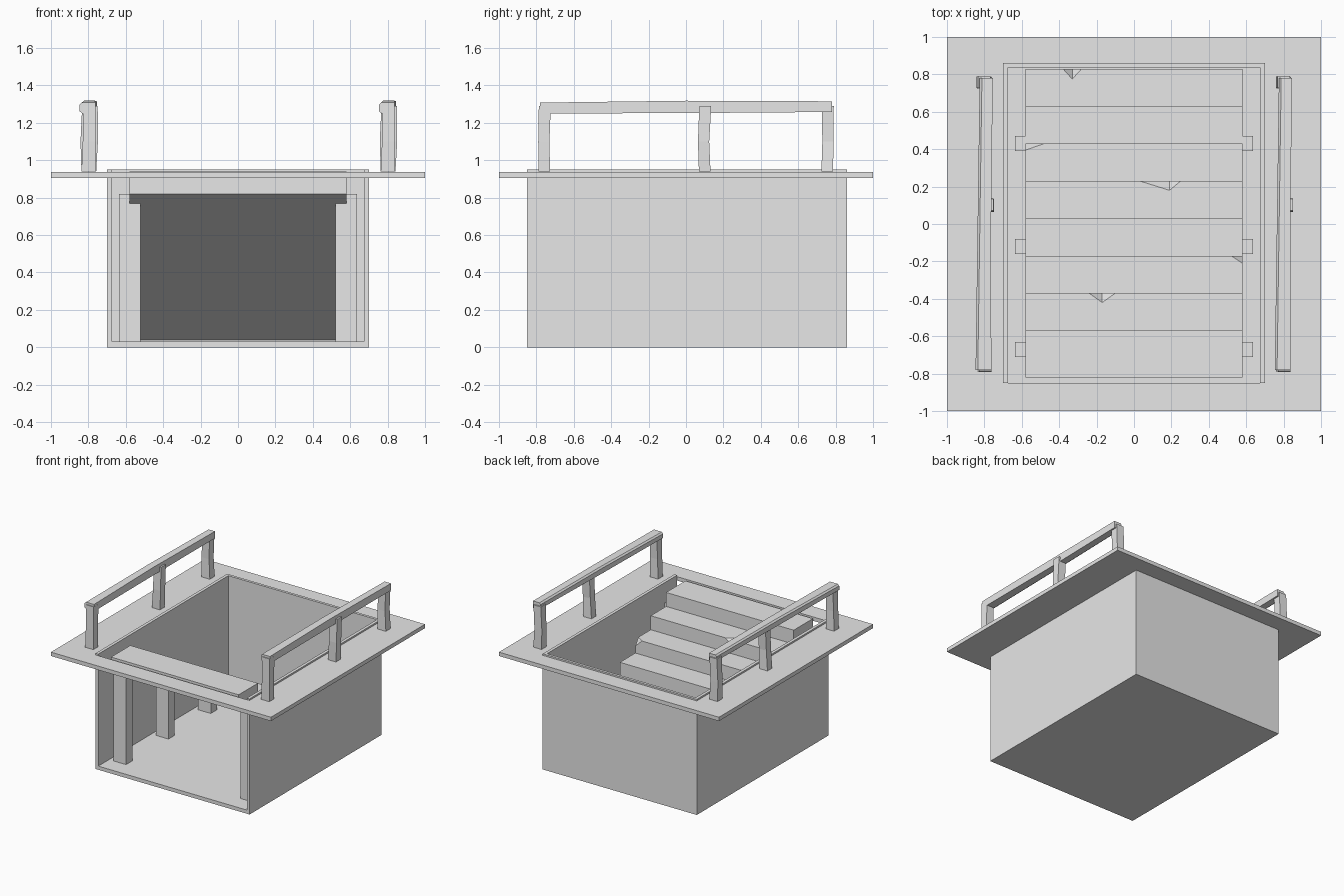
import bpy, bmesh

if "Cube" in bpy.data.objects:
    bpy.data.objects.remove(bpy.data.objects["Cube"])

stone = bpy.data.materials.new("light grey")
stone.diffuse_color = (0.8, 0.8, 0.8, 1)
stone.use_nodes = True
stone.node_tree.nodes["Principled BSDF"].inputs["Base Color"].default_value = stone.diffuse_color


def finish(name, bm):
    bmesh.ops.remove_doubles(bm, verts=bm.verts, dist=1e-5)
    bmesh.ops.recalc_face_normals(bm, faces=bm.faces)
    me = bpy.data.meshes.new(name)
    bm.to_mesh(me)
    bm.free()
    me.materials.append(stone)
    ob = bpy.data.objects.new(name, me)
    bpy.context.collection.objects.link(ob)
    return ob


def face(bm, pts):
    bm.faces.new([bm.verts.new(p) for p in pts])


def loft(name, rings):
    """Skin a list of equal rings of points and cap both ends."""
    bm = bmesh.new()
    n = len(rings[0])
    for r, s in zip(rings, rings[1:]):
        for k in range(n):
            m = (k + 1) % n
            face(bm, [r[k], r[m], s[m], s[k]])
    face(bm, rings[0])
    face(bm, rings[-1])
    return finish(name, bm)


def rect(x0, x1, y0, y1, z):
    return [(x0, y0, z), (x1, y0, z), (x1, y1, z), (x0, y1, z)]


def box(name, x0, x1, y0, y1, z0, z1):
    return loft(name, [rect(x0, x1, y0, y1, z0), rect(x0, x1, y0, y1, z1)])


# Cellar shell, open at the front and the top
box("cellar_floor", -0.70, 0.70, -0.85, 0.86, 0, 0.03)
box("cellar_wall_left", -0.70, -0.675, -0.85, 0.86, 0.03, 0.95)
box("cellar_wall_right", 0.675, 0.70, -0.85, 0.86, 0.03, 0.95)
box("cellar_wall_back", -0.675, 0.675, 0.838, 0.86, 0.03, 0.95)

# Ground plate with a square hole
bm = bmesh.new()
hole = (-0.699, 0.699, -0.85, 0.859)
loops = [rect(-1, 1, -1, 1, 0.905), rect(-1, 1, -1, 1, 0.937),
         rect(*hole, 0.937), rect(*hole, 0.905)]
for j in range(4):
    a, b = loops[j], loops[(j + 1) % 4]
    for k in range(4):
        m = (k + 1) % 4
        face(bm, [a[k], a[m], b[m], b[k]])
finish("ground_plate", bm)

# Staircase: eight steps going down to the back, sloped underside, chipped edges
W, TOP, RISE, FRONT = 0.58, 0.94, 0.115, -0.82
chips = {1: (-0.24, -0.17, -0.10, 0.05), 2: (0.52, W, W, 0.04),
         4: (0.03, 0.19, 0.25, 0.05), 5: (-W, -W, -0.48, 0.035),
         7: (-0.38, -0.33, -0.28, 0.055)}
bm = bmesh.new()
sides = {-W: [(-W, FRONT, 0.82), (-W, FRONT, TOP)],
         W: [(W, FRONT, 0.82), (W, FRONT, TOP)]}
y_prev = FRONT
for i in range(8):
    e, z = -0.57 + 0.2 * i, TOP - RISE * i
    low = z - RISE if i < 7 else 0.04
    left, right = (-W, e, z), (W, e, z)
    tread, riser = [left, right], [left, right]
    if i in chips:
        xa, xp, xb, d = chips[i]
        a, b, p, q = (xa, e, z), (xb, e, z), (xp, e - d, z), (xp, e, z - 0.06)
        head = [] if xp == -W else [left, a]
        tail = [] if xp == W else [b, right]
        tread, riser = head + [p] + tail, head + [q] + tail
        if head:
            face(bm, [a, p, q])
        if tail:
            face(bm, [p, b, q])
    face(bm, tread + [(W, y_prev, z), (-W, y_prev, z)])
    face(bm, riser + [(W, e, low), (-W, e, low)])
    for x, k in ((-W, 0), (W, -1)):
        sides[x] += [tread[k]] + ([riser[k]] if riser[k] != tread[k] else []) + [(x, e, low)]
    y_prev = e
for pts in sides.values():
    face(bm, pts)
face(bm, [(-W, FRONT, 0.82), (W, FRONT, 0.82), (W, FRONT, TOP), (-W, FRONT, TOP)])
face(bm, [(-W, FRONT, 0.82), (W, FRONT, 0.82), (W, 0.83, 0.04), (-W, 0.83, 0.04)])
finish("staircase", bm)

# Support posts under both sides of the stairs
for y, h in ((-0.67, 0.82), (-0.12, 0.535), (0.43, 0.25)):
    for s, side in ((-1, "left"), (1, "right")):
        xs = sorted((s * 0.52, s * 0.635))
        box("stair_support_" + side, xs[0], xs[1], y - 0.04, y + 0.04, 0.03, h)


# Hand rails: rough-hewn posts and a bar, the same on both sides
def post(name, cx, y, lean, bulge):
    rings = []
    for z, dx, hx, dy, hy in ((0.94, 0, 0.037, 0, 0.031),
                              (1.10, bulge, 0.034, -bulge * 0.5, 0.030),
                              (1.29, lean, 0.033, 0.003, 0.032)):
        x, yy = cx + dx, y + dy
        rings.append(rect(x - hx, x + hx, yy - hy, yy + hy, z))
    loft(name, rings)


for cx, side in ((-0.80, "left"), (0.80, "right")):
    post("rail_post_front_" + side, cx, -0.758, 0.005, 0.004)
    post("rail_post_middle_" + side, cx + 0.005, 0.10, 0.012, 0.012)
    post("rail_post_back_" + side, cx, 0.755, 0.0, -0.008)
    rings = []
    for y, dx, hx, z0, z1 in ((-0.78, -0.005, 0.042, 1.25, 1.308),
                              (0.0, 0.0, 0.036, 1.252, 1.318),
                              (0.78, 0.01, 0.035, 1.258, 1.315)):
        x = cx + dx
        rings.append([(x - hx, y, z0 + 0.012), (x - hx + 0.015, y, z0), (x + hx, y, z0),
                      (x + hx, y, z1), (x - hx + 0.012, y, z1), (x - hx, y, z1 - 0.012)])
    loft("hand_rail_" + side, rings)
